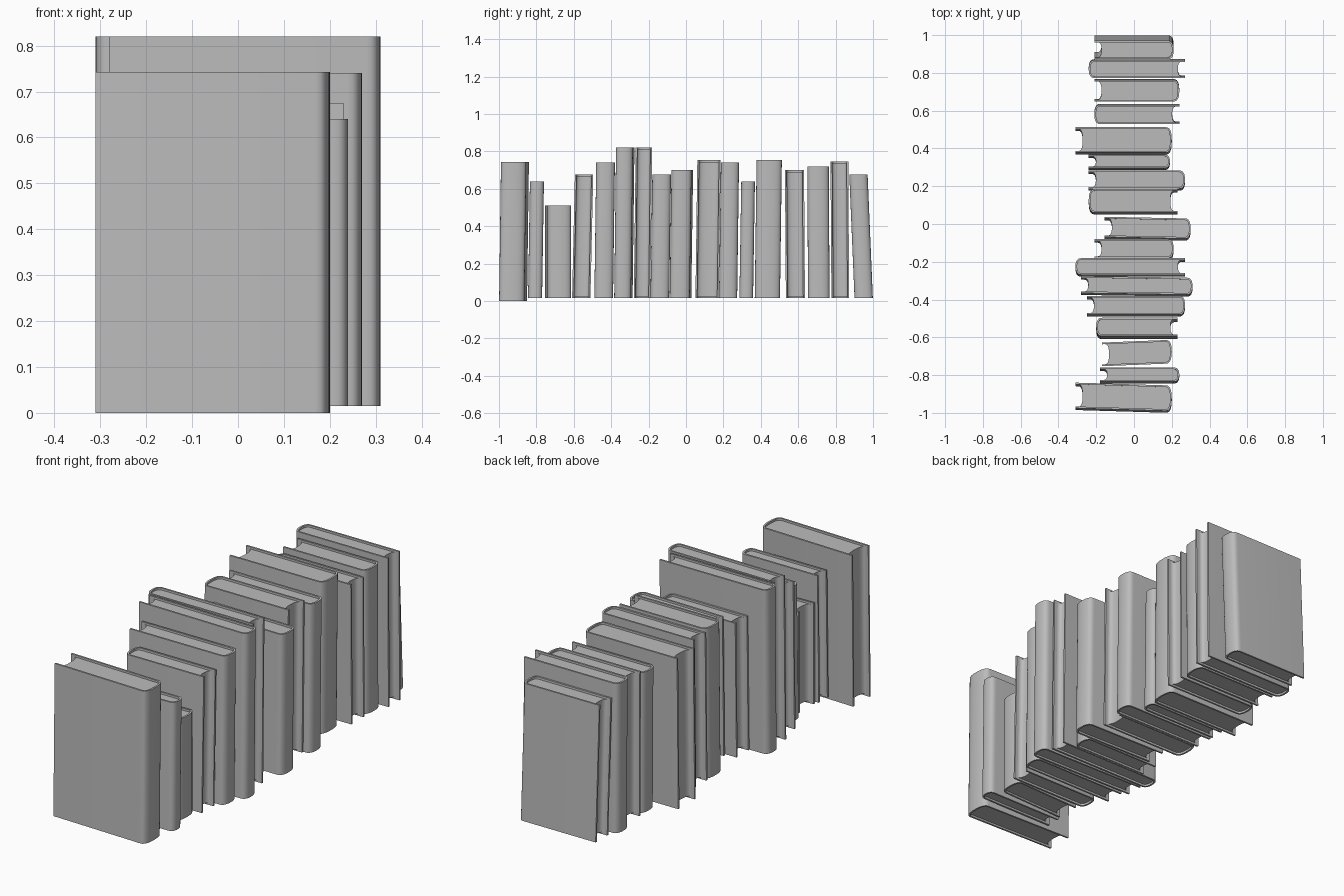
import bpy, bmesh, math

if "Cube" in bpy.data.objects:
    bpy.data.objects.remove(bpy.data.objects["Cube"])

grey = bpy.data.materials.new("plain grey")
grey.use_nodes = True
grey.diffuse_color = (0.5, 0.5, 0.5, 1)
grey.node_tree.nodes["Principled BSDF"].inputs["Base Color"].default_value = grey.diffuse_color

BOARD = 0.009    # cover board thickness
ROUND = 0.032    # depth of the rounded spine
RECESS = 0.01    # pages sit below the board edges


def arc(u, depth, half, steps=12):
    """Squarish half ellipse bulging towards +u, from -half to +half."""
    points = []
    for i in range(steps + 1):
        a = math.pi * (i / steps - 0.5)
        s = math.sin(a)
        points.append((u + depth * max(math.cos(a), 0) ** 0.75,
                       half * math.copysign(abs(s) ** 0.85, s)))
    return points


def extrude(bm, profile, z0, z1):
    """Closed prism over a (u, v) profile."""
    low = [bm.verts.new((u, v, z0)) for u, v in profile]
    high = [bm.verts.new((u, v, z1)) for u, v in profile]
    bm.faces.new(low[::-1])
    bm.faces.new(high)
    for i in range(len(profile)):
        bm.faces.new((low[i - 1], low[i], high[i], high[i - 1]))


def make_part(name, profile, z0, z1, place, bevel=0):
    bm = bmesh.new()
    extrude(bm, profile, z0, z1)
    if bevel:
        edges = [e for e in bm.edges if e.calc_face_angle(0) > 1]
        bmesh.ops.bevel(bm, geom=edges, offset=bevel, segments=2,
                        profile=0.5, affect='EDGES')
    for v in bm.verts:
        v.co = place(v.co)
    bmesh.ops.recalc_face_normals(bm, faces=bm.faces)
    mesh = bpy.data.meshes.new(name)
    bm.to_mesh(mesh)
    bm.free()
    mesh.materials.append(grey)
    obj = bpy.data.objects.new(name, mesh)
    bpy.context.collection.objects.link(obj)
    bpy.ops.object.select_all(action='DESELECT')
    obj.select_set(True)
    bpy.context.view_layer.objects.active = obj
    bpy.ops.object.shade_smooth_by_angle(angle=math.radians(35))


def book(number, x0, x1, foot, thick, top, base, side, lean, yaw):
    width, half = x1 - x0, thick / 2
    hinge, inner = width - ROUND, half - BOARD
    mid = (x0 + x1) / 2

    def place(p):
        x = mid + side * (p.x - width / 2)
        shift = lean * (p.z - base) / (top - base)
        return (x, foot + shift + p.y + yaw * (x - mid), p.z)

    # Wrap-around cover
    lining = arc(hinge, ROUND - BOARD, inner)
    cover = [(0, -half)] + arc(hinge, ROUND, half) + [(0, half), (0, inner)]
    cover += lining[::-1] + [(0, -inner)]
    make_part(f"book_cover_{number}", cover, base, top, place, bevel=0.002)

    # Page block with a hollow fore edge
    block = lining + arc(0.016, 0.022, inner)[::-1]
    make_part(f"book_pages_{number}", block, base + RECESS, top - RECESS, place)


# Books from front to back: left x, right x, foot y, thickness, top z
BOOKS = [
    (-.31, .2, -.925, .135, .743),
    (-.18, .24, -.807, .075, .64),
    (-.17, .2, -.683, .125, .51),
    (-.2, .23, -.56, .098, .675),
    (-.25, .27, -.44, .1, .74),
    (-.28, .31, -.335, .09, .82),
    (-.31, .27, -.235, .088, .82),
    (-.21, .21, -.14, .1, .675),
    (-.155, .3, -.03, .107, .7),
    (-.24, .23, .113, .125, .753),
    (-.24, .27, .225, .097, .74),
    (-.24, .19, .322, .073, .64),
    (-.31, .2, .435, .135, .755),
    (-.21, .24, .585, .102, .7),
    (-.21, .24, .71, .115, .72),
    (-.24, .27, .825, .095, .745),
    (-.21, .21, .95, .098, .675),
]
REVERSED = {4, 7, 10, 14, 16}                          # spine on the right
LEAN = {3: 0, 4: .015, 14: -.005, 15: -.004, 16: -.005, 17: -.028}
YAW = {1: -.03, 3: .04, 6: -.015, 9: -.02}

for number, sizes in enumerate(BOOKS, 1):
    book(number, *sizes,
         base=0.0 if number == 1 else 0.015,
         side=-1 if number in REVERSED else 1,
         lean=LEAN.get(number, .01),
         yaw=YAW.get(number, 0))
